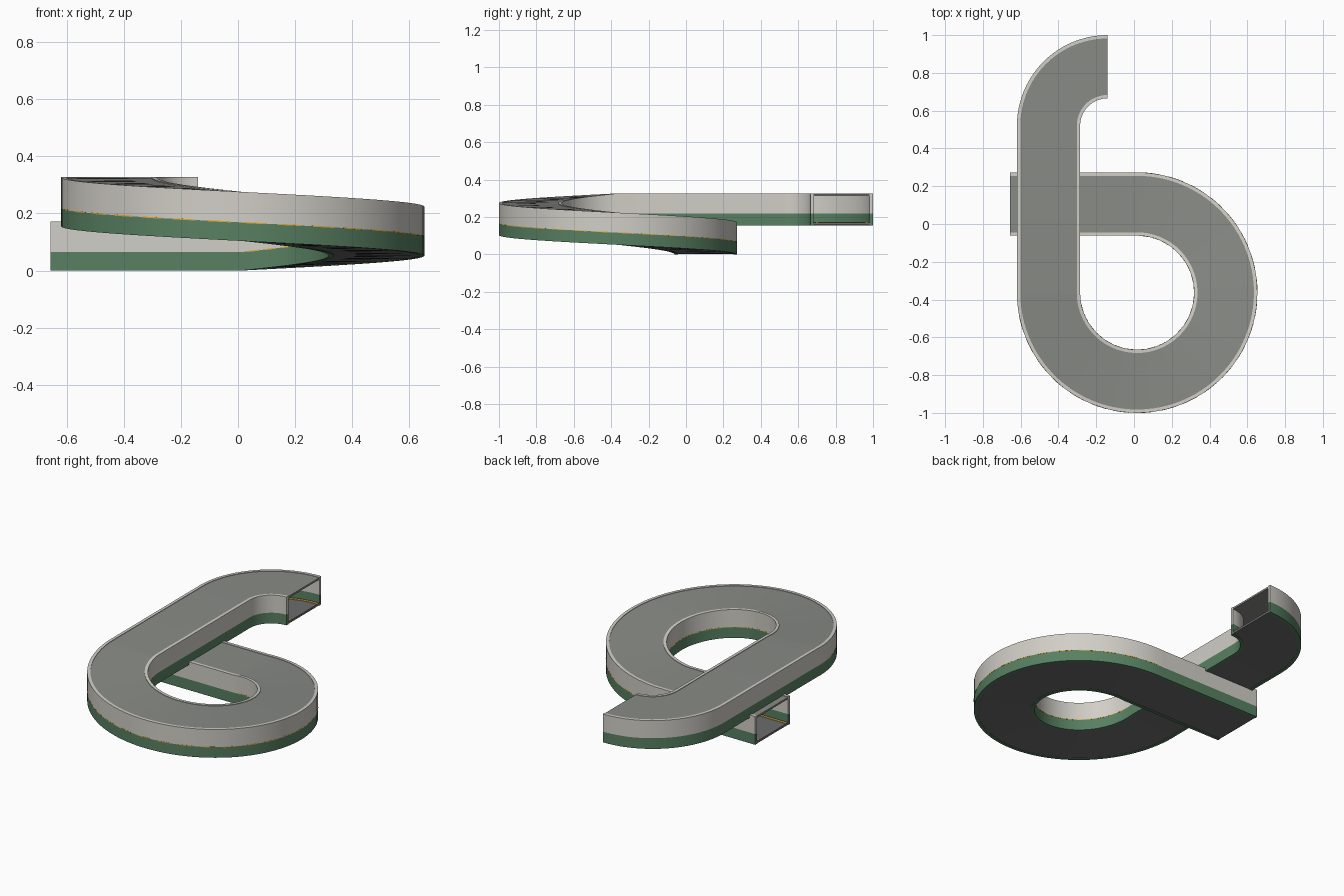
import bpy, bmesh, math

if "Cube" in bpy.data.objects:
    bpy.data.objects.remove(bpy.data.objects["Cube"])

# Main sizes
HALF, WALL = 0.1675, 0.018          # half width of the tunnel, wall thickness
HEIGHT, SEAM, RISE = 0.172, 0.065, 0.155
CX, CY, R = 0.0165, -0.3635, 0.469  # loop centre and centreline radius
TX, TY, TR = -0.14, 0.52, 0.3125    # exit bend centre and radius


def material(name, color):
    m = bpy.data.materials.new(name)
    m.diffuse_color = (*color, 1)
    m.use_nodes = True
    m.node_tree.nodes["Principled BSDF"].inputs["Base Color"].default_value = m.diffuse_color
    return m


CREAM = material("cream", (0.64, 0.62, 0.57))
GREEN = material("green", (0.098, 0.216, 0.122))
ROOF = material("roof grey", (0.25, 0.26, 0.24))
ASPHALT = material("asphalt", (0.15, 0.15, 0.15))
YELLOW = material("yellow", (0.75, 0.42, 0.03))

# Centreline: (x, y, z, right_x, right_y)
N, M = 72, 24
loop = []
for i in range(N + 1):
    a = math.pi / 2 - 1.5 * math.pi * i / N
    c, s = math.cos(a), math.sin(a)
    loop.append((CX + R * c, CY + R * s, RISE * i / N, -c, -s))
bend = []
for i in range(M + 1):
    a = math.pi - 0.5 * math.pi * i / M
    c, s = math.cos(a), math.sin(a)
    bend.append((TX + TR * c, TY + TR * s, RISE, -c, -s))
path = [(-0.657, CY + R, 0, 0, -1)] + loop + bend


def sweep(name, profile, mats, edge_mats, paths):
    """Sweep a closed (sideways, up) profile along one or more paths."""
    bm = bmesh.new()
    n = len(profile)
    for pts in paths:
        rings = [[bm.verts.new((x + rx * u, y + ry * u, z + v)) for u, v in profile]
                 for x, y, z, rx, ry in pts]
        for a, b in zip(rings, rings[1:]):
            for j in range(n):
                k = (j + 1) % n
                f = bm.faces.new((a[j], a[k], b[k], b[j]))
                f.material_index = edge_mats[j]
        # End caps, split at the colour seam when the profile has one
        for r in (rings[0], rings[-1]):
            if n == 6:
                bm.faces.new((r[0], r[1], r[2], r[5])).material_index = 0
                bm.faces.new((r[5], r[2], r[3], r[4])).material_index = 1
            else:
                bm.faces.new(r)
    bmesh.ops.recalc_face_normals(bm, faces=bm.faces)
    me = bpy.data.meshes.new(name)
    bm.to_mesh(me)
    bm.free()
    ob = bpy.data.objects.new(name, me)
    bpy.context.collection.objects.link(ob)
    for m in mats:
        me.materials.append(m)
    bpy.ops.object.select_all(action='DESELECT')
    ob.select_set(True)
    bpy.context.view_layer.objects.active = ob
    bpy.ops.object.shade_smooth_by_angle(angle=math.radians(30))
    return ob


def box(u0, u1, v0, v1):
    return [(u0, v0), (u1, v0), (u1, v1), (u0, v1)]


dashes = [loop[i:i + 3] for i in range(1, N - 2, 3)]

for side, s in (("left", -1), ("right", 1)):
    # Two-tone side wall
    o, i = s * HALF, s * (HALF - WALL)
    sweep(side + "_wall",
          [(i, 0), (o, 0), (o, SEAM), (o, HEIGHT), (i, HEIGHT), (i, SEAM)],
          [GREEN, CREAM], [0, 0, 1, 1, 1, 0], [path])
    # Thin dashed trim along the colour seam of the ramp
    sweep(side + "_seam_trim",
          box(s * (HALF - 0.003), s * (HALF + 0.001), SEAM - 0.002, SEAM + 0.002),
          [YELLOW], [0] * 4, dashes)
    # Painted edge line on the road
    sweep(side + "_road_line", box(s * 0.128, s * 0.138, 0.014, 0.018),
          [YELLOW], [0] * 4, [path])

# Road deck and roof slab between the walls
inner = HALF - WALL
sweep("road_deck", box(-inner, inner, 0.002, 0.015), [ASPHALT], [0] * 4, [path])
sweep("roof_slab", box(-inner, inner, HEIGHT - 0.014, HEIGHT - 0.003),
      [ROOF], [0] * 4, [path])
